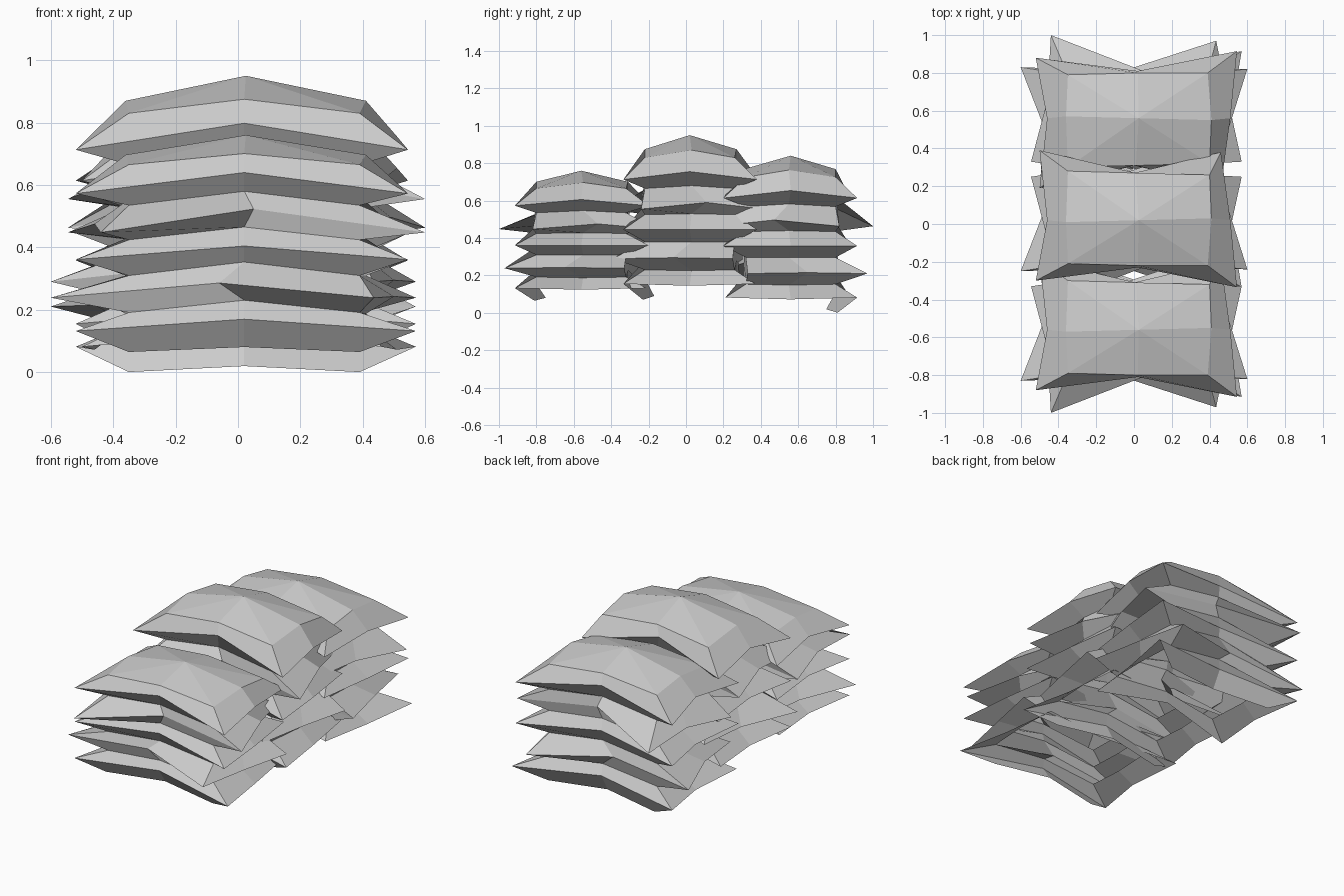
import bpy

if "Cube" in bpy.data.objects:
    bpy.data.objects.remove(bpy.data.objects["Cube"])

# Outlines run: front-left, front, front-right, right, back-right, back, back-left, left
INNER = [(-.35, -.23), (.02, -.24), (.39, -.24), (.41, .01),
         (.40, .24), (.01, .25), (-.35, .26), (-.36, -.01)]
RIM = [(-.52, -.32), (.02, -.25), (.545, -.355), (.51, .0),
       (.46, .36), (.0, .25), (-.50, .37), (-.46, .0)]
RIM_CCW = [(-.44, -.44), (.05, -.25), (.60, -.26), (.49, .09),
           (.39, .40), (-.05, .25), (-.545, .23), (-.46, -.09)]
RIM_CW = [(-.60, -.27), (-.06, -.25), (.435, -.41), (.50, -.09),
          (.57, .23), (.05, .25), (-.42, .40), (-.46, .09)]
RIM_LOW = [(-.52, -.32), (.02, -.25), (.57, -.355), (.51, .0),
           (.46, .35), (.0, .25), (-.50, .35), (-.46, .0)]

# Each fold: outline, depth below the tip at front/back middle, side middle, corner
FOLDS = [(INNER, .075, .08, .12), (RIM, .152, .195, .237),
         (INNER, .228, .27, .285), (RIM_CCW, .30, .36, .395),
         (INNER, .373, .42, .425), (RIM, .45, .505, .505),
         (INNER, .515, .57, .57), (RIM_CW, .60, .655, .66),
         (INNER, .67, .725, .72), (RIM_LOW, .747, .805, .795)]
# Short hanging flap under the lowest rim
FLAP = [(-.35, -.25, .88), (.02, -.19, .86), (.39, -.25, .88)]


def folded_stack(name, y, top, height, flip):
    def place(px, py, depth):
        return (px, y + flip * py, top - height * depth)

    verts = [place(.025, .0, .0)]
    for outline, end, side, corner in FOLDS:
        depths = [corner, end, corner, side] * 2
        verts += [place(px, py, d) for (px, py), d in zip(outline, depths)]
    # tip fan, then the pleated walls
    faces = [(0, 1 + i, 1 + (i + 1) % 8) for i in range(8)]
    for k in range(len(FOLDS) - 1):
        a = 1 + k * 8
        for i in range(8):
            j = (i + 1) % 8
            faces.append((a + i, a + 8 + i, a + 8 + j, a + j))
    # flap on the outer side
    last = 1 + (len(FOLDS) - 1) * 8
    n = len(verts)
    verts += [place(*p) for p in FLAP]
    for i in range(2):
        faces.append((last + i, n + i, n + i + 1, last + i + 1))
    if flip < 0:
        faces = [f[::-1] for f in faces]
    mesh = bpy.data.meshes.new(name)
    mesh.from_pydata(verts, [], faces)
    mesh.update()
    ob = bpy.data.objects.new(name, mesh)
    bpy.context.collection.objects.link(ob)


folded_stack("front_stack", -.56, .76, .79, 1)
folded_stack("middle_stack", .02, .95, 1.0, 1)
folded_stack("back_stack", .56, .84, .954, -1)
